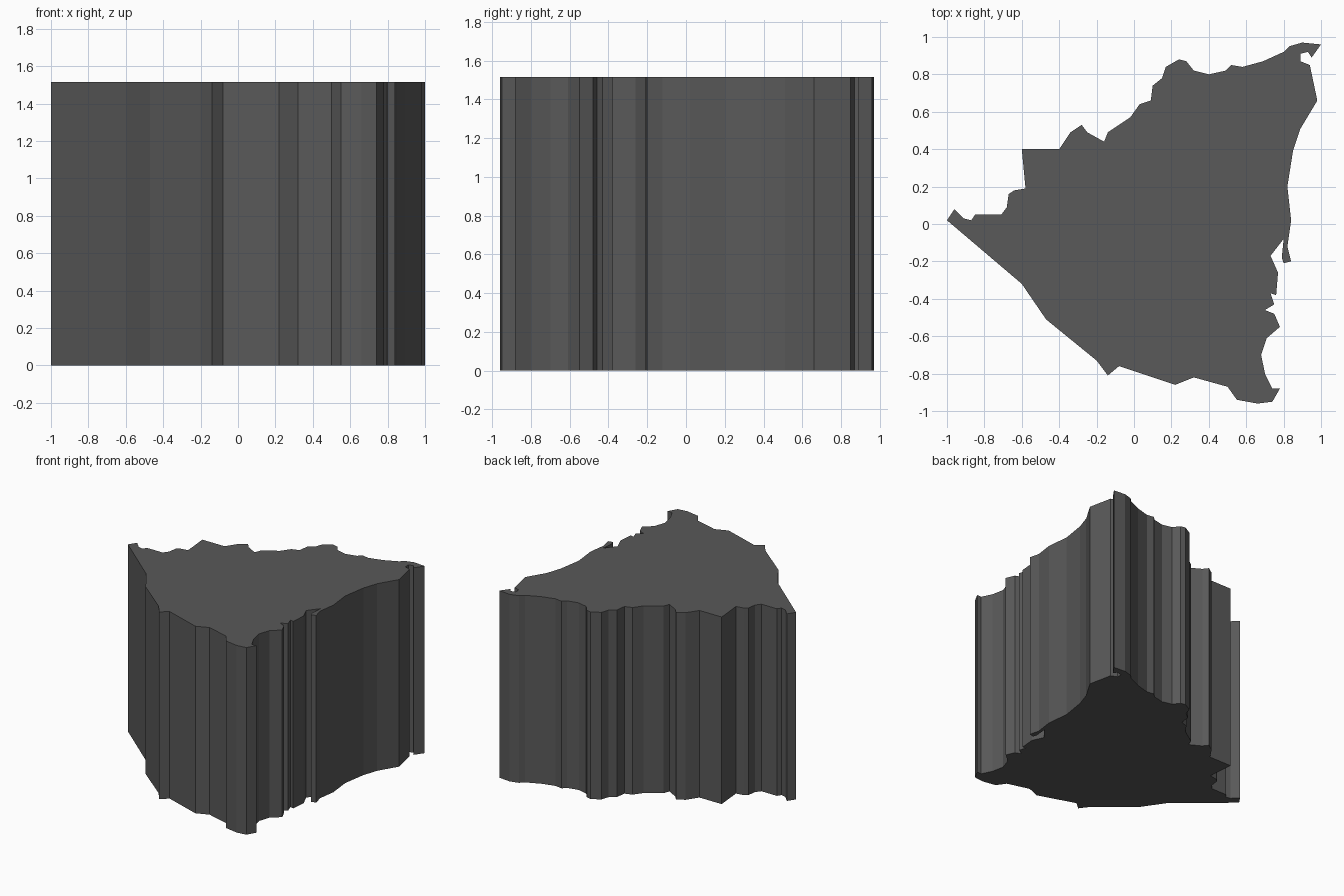
import bpy
import bmesh

HEIGHT = 1.515

# Outline of the landmass, clockwise from the west tip
OUTLINE = [
    (-1.0, 0.02), (-0.96, 0.08), (-0.91, 0.03), (-0.87, 0.02), (-0.85, 0.05),
    (-0.71, 0.05), (-0.68, 0.09), (-0.67, 0.16), (-0.64, 0.18), (-0.58, 0.19),
    (-0.60, 0.40), (-0.40, 0.40), (-0.34, 0.49), (-0.28, 0.53), (-0.25, 0.49),
    (-0.16, 0.44), (-0.14, 0.49), (-0.02, 0.57), (0.03, 0.64), (0.09, 0.66),
    (0.10, 0.74), (0.15, 0.78), (0.17, 0.84), (0.24, 0.88), (0.28, 0.87),
    (0.32, 0.82), (0.40, 0.80), (0.49, 0.82), (0.52, 0.85), (0.58, 0.84),
    (0.69, 0.87), (0.80, 0.92), (0.83, 0.95), (0.90, 0.97), (1.0, 0.96),
    (0.95, 0.89), (0.93, 0.92), (0.89, 0.91), (0.89, 0.87), (0.94, 0.85),
    (0.98, 0.66), (0.89, 0.51), (0.85, 0.39), (0.82, 0.20), (0.84, 0.02),
    (0.82, -0.12), (0.84, -0.20), (0.80, -0.21), (0.79, -0.18), (0.80, -0.08),
    (0.73, -0.17), (0.77, -0.26), (0.76, -0.38), (0.73, -0.37), (0.75, -0.43),
    (0.70, -0.46), (0.75, -0.48), (0.78, -0.55), (0.71, -0.61), (0.68, -0.70),
    (0.70, -0.80), (0.74, -0.88), (0.78, -0.88), (0.74, -0.95), (0.66, -0.96),
    (0.55, -0.94), (0.50, -0.87), (0.32, -0.82), (0.22, -0.86), (-0.08, -0.76),
    (-0.14, -0.81), (-0.20, -0.73), (-0.47, -0.51), (-0.60, -0.32),
]

# Base face, extruded straight up into a solid block
bm = bmesh.new()
base = bm.faces.new([bm.verts.new((x, y, 0)) for x, y in OUTLINE])
top = bmesh.ops.extrude_face_region(bm, geom=[base], use_keep_orig=True)
bmesh.ops.translate(bm, vec=(0, 0, HEIGHT),
                    verts=[g for g in top["geom"] if isinstance(g, bmesh.types.BMVert)])
bmesh.ops.recalc_face_normals(bm, faces=bm.faces)

mesh = bpy.data.meshes.new("land_block")
bm.to_mesh(mesh)
bm.free()
block = bpy.data.objects.new("land_block", mesh)
bpy.context.collection.objects.link(block)

# Dark grey surface
grey = bpy.data.materials.new("dark_grey")
grey.diffuse_color = (0.1, 0.1, 0.1, 1)
mesh.materials.append(grey)
